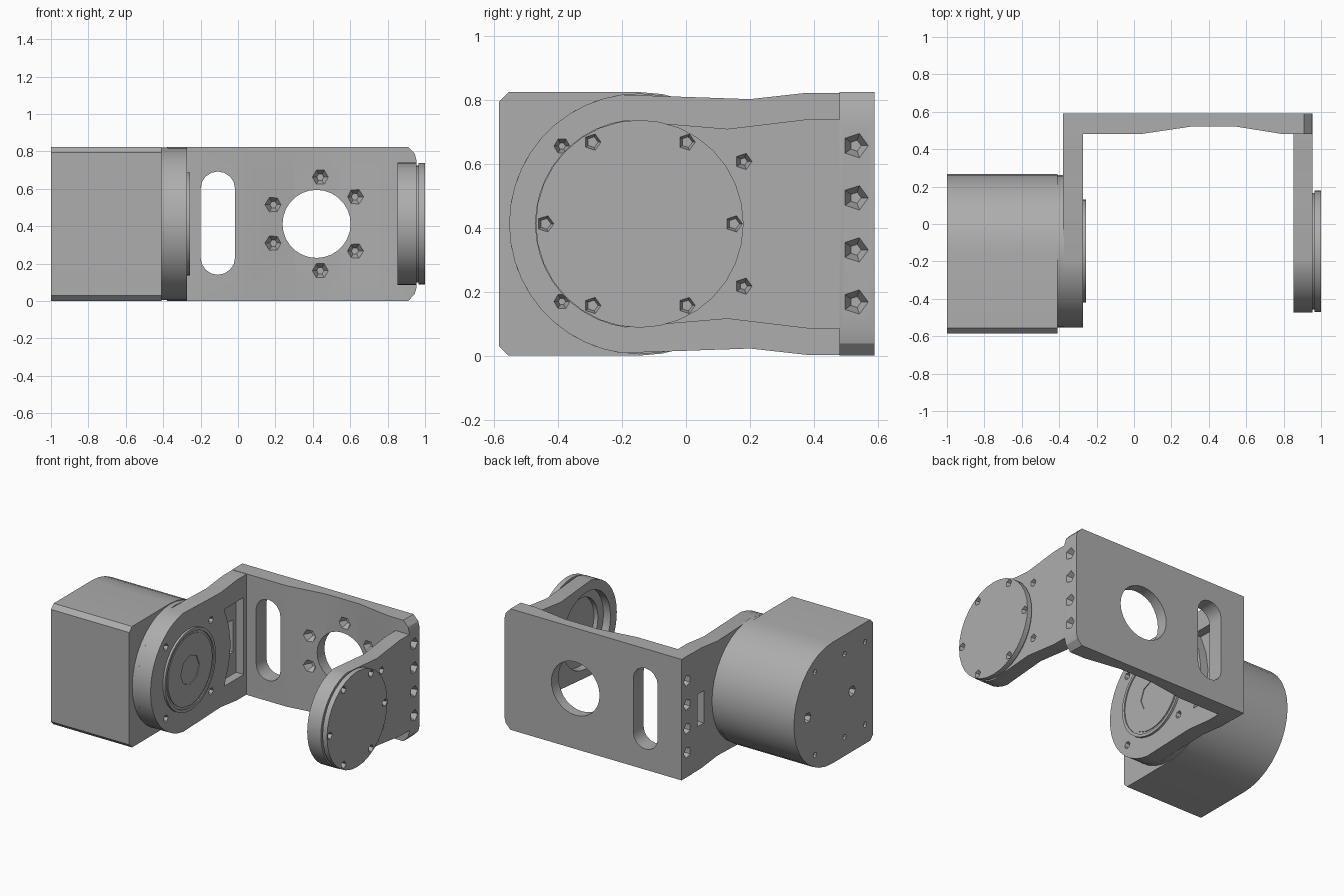
import bpy, bmesh, math
from mathutils import Vector

cube = bpy.data.objects.get("Cube")
if cube:
    bpy.data.objects.remove(cube, do_unlink=True)

grey = bpy.data.materials.new("plain grey")
grey.use_nodes = True
colour = (0.42, 0.42, 0.42, 1)
grey.diffuse_color = colour
grey.node_tree.nodes["Principled BSDF"].inputs["Base Color"].default_value = colour

MID = 0.412          # height of the rotation axis
HUB = -0.145         # depth of the rotation axis


def place(axis, p, d):
    """Turn a 2D outline point and a depth along the axis into 3D."""
    return {"x": (d, p[0], p[1]), "y": (p[0], d, p[1]), "z": (p[0], p[1], d)}[axis]


def prism(name, outline, axis, a, b, taper=1.0):
    """Extrude an outline from a to b, optionally shrinking the far end."""
    cx = sum(p[0] for p in outline) / len(outline)
    cy = sum(p[1] for p in outline) / len(outline)
    far = [(cx + (p[0] - cx) * taper, cy + (p[1] - cy) * taper) for p in outline]
    bm = bmesh.new()
    low = [bm.verts.new(place(axis, p, a)) for p in outline]
    top = [bm.verts.new(place(axis, p, b)) for p in far]
    bm.faces.new(low)
    bm.faces.new(top)
    n = len(outline)
    for i in range(n):
        j = (i + 1) % n
        bm.faces.new((low[i], low[j], top[j], top[i]))
    bmesh.ops.recalc_face_normals(bm, faces=bm.faces)
    mesh = bpy.data.meshes.new(name)
    bm.to_mesh(mesh)
    bm.free()
    obj = bpy.data.objects.new(name, mesh)
    obj.data.materials.append(grey)
    bpy.context.collection.objects.link(obj)
    return obj


def arc(c, r, start, end, steps):
    angles = [math.radians(start + (end - start) * i / steps) for i in range(steps + 1)]
    return [(c[0] + r * math.cos(t), c[1] + r * math.sin(t)) for t in angles]


def circle(c, r, n=32):
    return arc(c, r, 0, 360, n)[:-1]


def activate(obj):
    bpy.ops.object.select_all(action="DESELECT")
    obj.select_set(True)
    bpy.context.view_layer.objects.active = obj


def cut(obj, outline, axis, a, b, taper=1.0):
    """Subtract a prism from a part."""
    tool = prism("cutter", outline, axis, a, b, taper)
    tool.hide_render = True
    mod = obj.modifiers.new("cut", "BOOLEAN")
    mod.operation, mod.solver, mod.object = "DIFFERENCE", "EXACT", tool
    activate(obj)
    bpy.ops.object.modifier_apply(modifier=mod.name)
    bpy.data.objects.remove(tool, do_unlink=True)


def socket(obj, c, r, axis, surface, inward, n=6):
    """Cut a small tapered screw recess into a surface."""
    cut(obj, circle(c, r, n), axis, surface - inward * 0.01, surface + inward * 0.045, 0.4)


def mirrored(lower):
    """Close an outline by mirroring its lower run about the axis height."""
    return lower + [(y, 2 * MID - z) for y, z in reversed(lower)]


axis_point = (HUB, MID)

# Motor housing: square front, round back
housing = prism("motor_housing",
                [(-0.555, 0.824), (-0.585, 0.794), (-0.585, 0.03), (-0.555, 0)]
                + arc(axis_point, MID, -90, 90, 18), "x", -1, -0.41)
for y in (-0.5, -0.28, 0.04):
    for z in (0.13, 0.694):
        socket(housing, (y, z), 0.022, "x", -1, 1, 5)
for y in (-0.36, 0.12):
    socket(housing, (y, MID), 0.04, "x", -1, 1)

# Left arm with a round end, slight neck, pocket and opening
lower = arc(axis_point, 0.408, 180, 262, 10) + [(0.2, 0.022), (0.38, 0.002), (0.48, 0.002)]
left_arm = prism("motor_side_arm", mirrored(lower)[:-1], "x", -0.38, -0.272)
pocket = [(0.45, 0.15), (0.24, 0.15), (0.29, 0.28), (0.31, MID)]
pocket += [(y, 2 * MID - z) for y, z in reversed(pocket[:-1])]
cut(left_arm, pocket, "x", -0.33, -0.2)
cut(left_arm, [(0.35, 0.3), (0.42, 0.3), (0.42, 0.52), (0.35, 0.52)], "x", -0.5, -0.2)
for sy in (-1, 1):
    for sz in (-1, 1):
        socket(left_arm, (HUB + sy * 0.243, MID + sz * 0.243), 0.028, "x", -0.272, -1)

# Flange between motor and arm, with a small fillet step
flange = prism("motor_flange", circle(axis_point, 0.408, 36), "x", -0.42, -0.375)

# Output disc with a raised rim and eight-sided centre
disc = prism("output_disc", circle(axis_point, 0.275, 32), "x", -0.28, -0.257)
cut(disc, circle(axis_point, 0.255, 32), "x", -0.264, -0.2)
plate = prism("output_disc_face", circle(axis_point, 0.24, 32), "x", -0.28, -0.259)
cut(plate, circle(axis_point, 0.1, 8), "x", -0.268, -0.2)

# Back plate, thinner around its round hole, with clipped right corners
back = prism("back_plate",
             [(-0.38, 0.59), (0.955, 0.59), (0.955, 0.48), (0.8, 0.48), (0.55, 0.52),
              (0.3, 0.52), (0.03, 0.48), (-0.38, 0.48)], "z", 0, 0.824)
for s in (-1, 1):
    corner = [(0.89, MID + s * 0.43), (0.91, MID + s * MID), (0.945, MID + s * 0.375),
              (0.957, MID + s * 0.33), (1.0, MID + s * 0.33), (1.0, MID + s * 0.43)]
    cut(back, corner, "y", 0.3, 0.7)
cut(back, circle((0.42, MID), 0.182, 28), "y", 0.3, 0.7)
slot = arc((-0.108, 0.6), 0.092, 0, 180, 8) + arc((-0.108, 0.232), 0.092, 180, 360, 8)
cut(back, slot, "y", 0.3, 0.7)
for x, dz, face in ((0.19, 0.103, 0.504), (0.44, 0.25, 0.52), (0.625, 0.145, 0.508)):
    for s in (-1, 1):
        socket(back, (x, MID + s * dz), 0.048, "y", face, 1)
for i in range(4):
    z = MID + (i - 1.5) * 0.163
    socket(back, (0.53, z), 0.045, "x", 0.955, -1, 5)
    socket(back, (0.53, z), 0.042, "x", -0.38, 1, 5)

# Right arm with a round hollow end
lower = arc(axis_point, 0.327, 180, 262, 10) + [(0.13, 0.115), (0.38, 0.085), (0.48, 0.085)]
right_arm = prism("idler_side_arm", mirrored(lower)[:-1], "x", 0.852, 0.955)
cut(right_arm, circle(axis_point, 0.26, 28), "x", 0.8, 0.905)
cut(right_arm, circle(axis_point, 0.2, 28), "x", 0.8, 0.935)
for s in (-1, 1):
    socket(right_arm, (0.18, MID + s * 0.195), 0.03, "x", 0.955, -1, 5)

# Idler cover disc on a narrower spacer
spacer = prism("idler_spacer", circle(axis_point, 0.312, 32), "x", 0.95, 0.972)
cover = prism("idler_cover", circle(axis_point, 0.325, 32), "x", 0.966, 1.0)
for c in circle(axis_point, 0.295, 6):
    socket(cover, c, 0.03, "x", 1.0, -1, 5)

# Smooth round walls, keep hard edges
for obj in (housing, left_arm, flange, disc, plate, back, right_arm, spacer, cover):
    activate(obj)
    bpy.ops.object.shade_smooth_by_angle(angle=math.radians(25))
